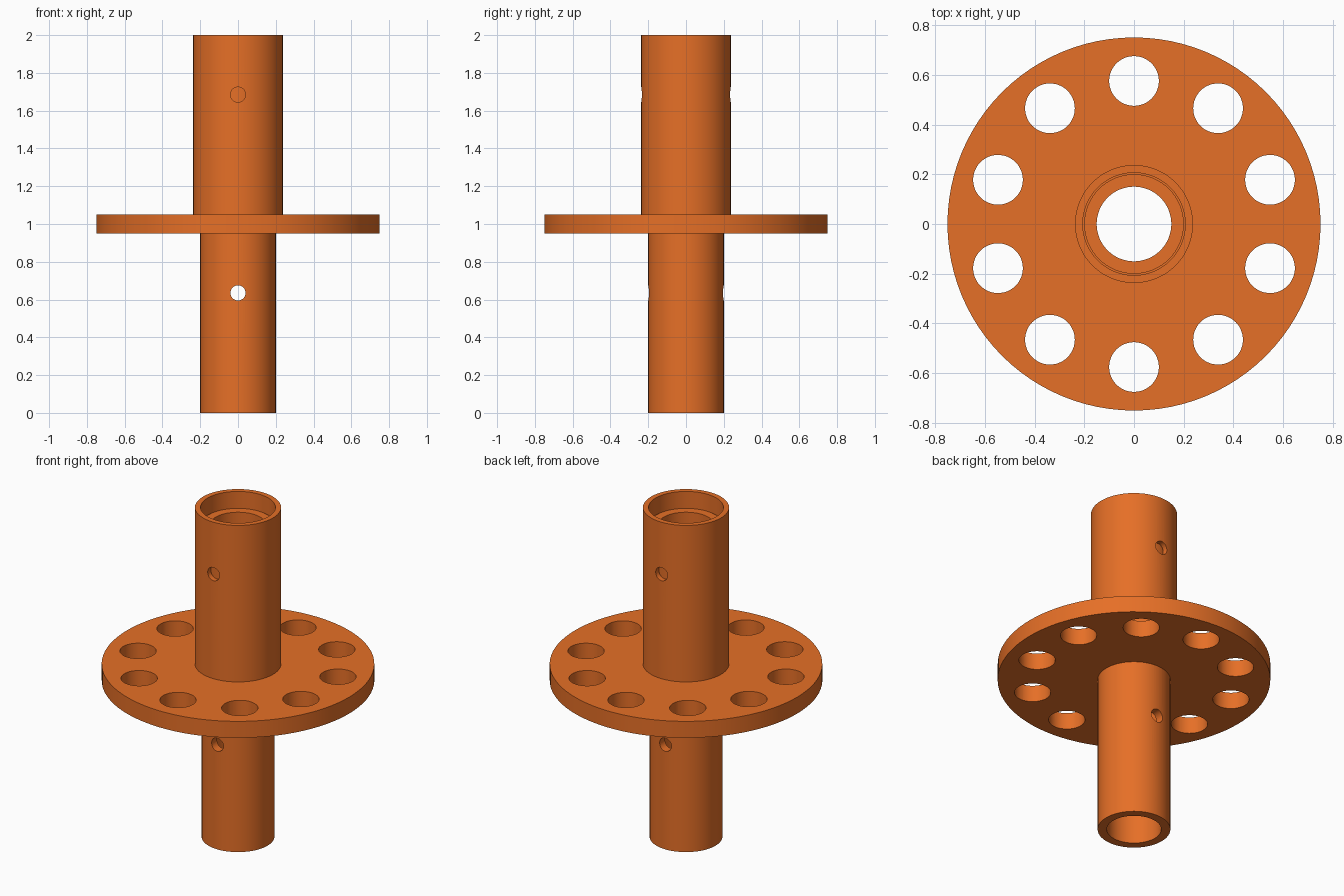
import bpy, bmesh, math
from mathutils import Matrix, Vector

if "Cube" in bpy.data.objects:
    bpy.data.objects.remove(bpy.data.objects["Cube"])

SEG = 96
orange = bpy.data.materials.new("orange")
orange.diffuse_color = (0.79, 0.16, 0.02, 1)
orange.use_nodes = True
orange.node_tree.nodes["Principled BSDF"].inputs["Base Color"].default_value = orange.diffuse_color


def make_object(name, bm):
    bmesh.ops.recalc_face_normals(bm, faces=bm.faces[:])
    mesh = bpy.data.meshes.new(name)
    bm.to_mesh(mesh)
    bm.free()
    ob = bpy.data.objects.new(name, mesh)
    bpy.context.collection.objects.link(ob)
    return ob


def ring(name, r_in, r_out, z0, z1):
    """Hollow cylinder made by sweeping a rectangle around z."""
    bm = bmesh.new()
    loops = []
    for r, z in ((r_in, z0), (r_out, z0), (r_out, z1), (r_in, z1)):
        loops.append([bm.verts.new((r * math.cos(a), r * math.sin(a), z))
                      for a in (2 * math.pi * i / SEG for i in range(SEG))])
    for k in range(4):
        a, b = loops[k], loops[(k + 1) % 4]
        for i in range(SEG):
            j = (i + 1) % SEG
            bm.faces.new((a[i], a[j], b[j], b[i]))
    ob = make_object(name, bm)
    ob.data.materials.append(orange)
    return ob


def drill(ob, centres, radius, depth, rot=Matrix()):
    """Cut round holes with one temporary cutter."""
    bm = bmesh.new()
    for c in centres:
        bmesh.ops.create_cone(bm, cap_ends=True, segments=48, radius1=radius,
                              radius2=radius, depth=depth,
                              matrix=Matrix.Translation(Vector(c)) @ rot)
    cutter = make_object("hole_cutter", bm)
    cutter.hide_render = True
    mod = ob.modifiers.new("holes", 'BOOLEAN')
    mod.operation, mod.solver, mod.object = 'DIFFERENCE', 'EXACT', cutter
    bpy.context.view_layer.objects.active = ob
    bpy.ops.object.modifier_apply(modifier=mod.name)
    bpy.data.objects.remove(cutter)


# Long inner tube, flange disc and the sleeve standing on the disc
tube = ring("inner_tube", 0.15, 0.20, 0, 1.90)
disc = ring("flange_disc", 0.19, 0.75, 0.95, 1.05)
sleeve = ring("upper_sleeve", 0.206, 0.237, 1.05, 2.0)

# Ten round holes in the flange
angles = [math.pi / 2 + math.pi * k / 5 for k in range(10)]
drill(disc, [(0.575 * math.cos(a), 0.575 * math.sin(a), 1.0) for a in angles], 0.10, 0.4)

# Pin holes from front to back
along_y = Matrix.Rotation(math.pi / 2, 4, 'X')
drill(tube, [(0, 0, 0.635)], 0.04, 1, along_y)
drill(sleeve, [(0, 0, 1.685)], 0.04, 1, along_y)

# Smooth curved walls, sharp rims
for ob in (tube, disc, sleeve):
    bpy.ops.object.select_all(action='DESELECT')
    ob.select_set(True)
    bpy.context.view_layer.objects.active = ob
    bpy.ops.object.shade_smooth_by_angle(angle=math.radians(30))
